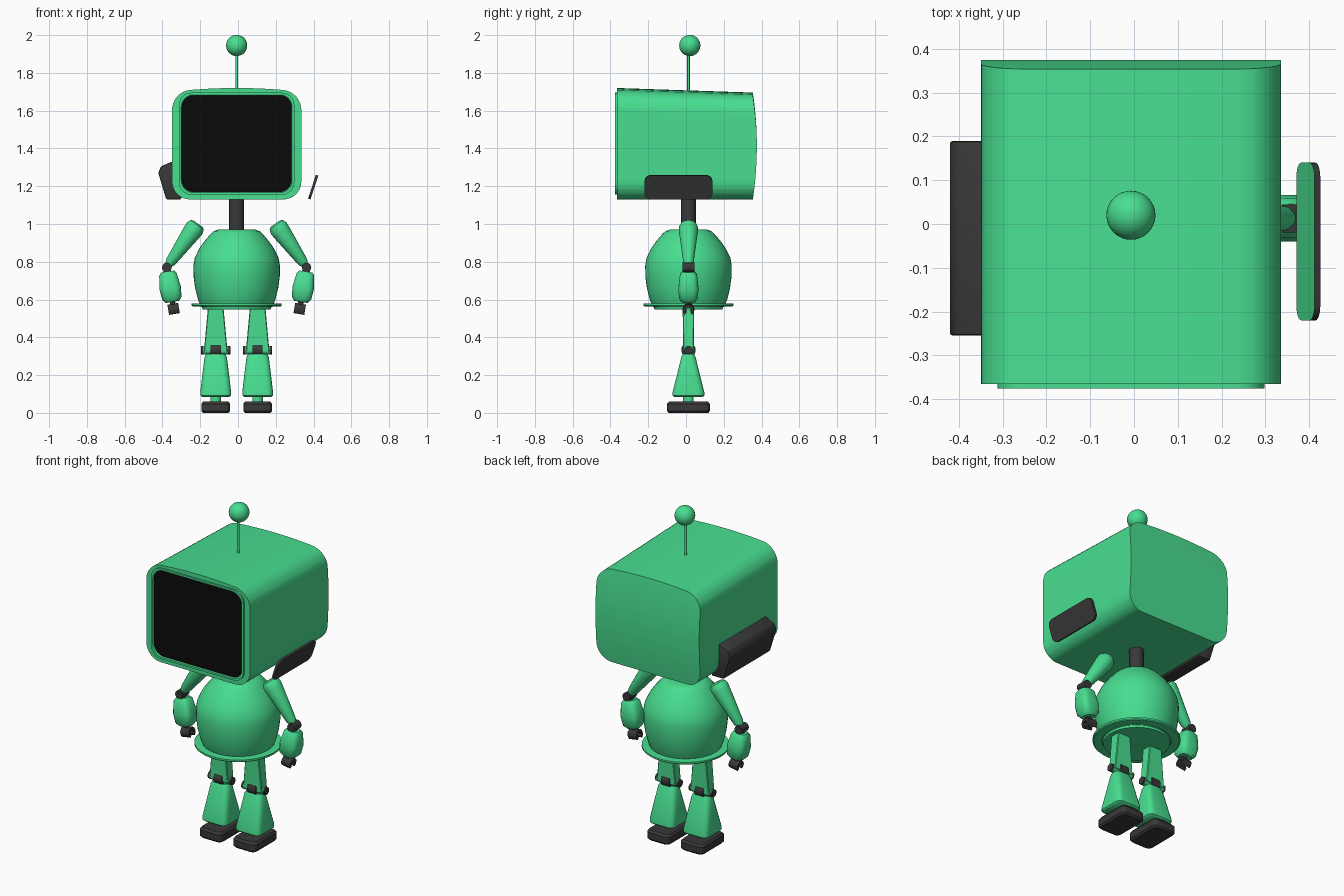
import bpy, bmesh, math
from mathutils import Vector, Matrix

cube = bpy.data.objects.get("Cube")
if cube:
    bpy.data.objects.remove(cube, do_unlink=True)


def material(name, color):
    m = bpy.data.materials.new(name)
    m.use_nodes = True
    m.diffuse_color = (*color, 1)
    m.node_tree.nodes["Principled BSDF"].inputs["Base Color"].default_value = (*color, 1)
    return m


GREEN = material("mint green", (0.065, 0.73, 0.28))
DARK = material("charcoal", (0.04, 0.04, 0.04))
BLACK = material("screen black", (0.003, 0.003, 0.003))
CX, CY = -0.007, 0.013  # axis of the body


def finish(name, bm, mats, matrix=Matrix(), angle=35):
    bmesh.ops.recalc_face_normals(bm, faces=bm.faces)
    bm.transform(matrix)
    mesh = bpy.data.meshes.new(name)
    bm.to_mesh(mesh)
    bm.free()
    for m in mats:
        mesh.materials.append(m)
    ob = bpy.data.objects.new(name, mesh)
    bpy.context.collection.objects.link(ob)
    bpy.ops.object.select_all(action='DESELECT')
    ob.select_set(True)
    bpy.context.view_layer.objects.active = ob
    bpy.ops.object.shade_smooth_by_angle(angle=math.radians(angle))
    return ob


def loft(rings):
    """Skin closed rings of points and cap both ends; returns the mesh and its last cap."""
    bm = bmesh.new()
    rows = [[bm.verts.new(p) for p in ring] for ring in rings]
    n = len(rows[0])
    for a, b in zip(rows, rows[1:]):
        for i in range(n):
            j = (i + 1) % n
            bm.faces.new((a[i], a[j], b[j], b[i]))
    bm.faces.new(rows[0])
    return bm, bm.faces.new(rows[-1])


def rounded(w, h, r, steps=6):
    """Outline of a rounded rectangle."""
    pts = []
    for k, (sx, sy) in enumerate(((1, 1), (-1, 1), (-1, -1), (1, -1))):
        for i in range(steps + 1):
            a = (k + i / steps) * math.pi / 2
            pts.append((sx * (w / 2 - r) + r * math.cos(a), sy * (h / 2 - r) + r * math.sin(a)))
    return pts


def lathe(name, a, b, profile, mat, sides=32):
    """Round part from a to b; profile holds (fraction along, radius)."""
    a, b = Vector(a), Vector(b)
    turn = (b - a).to_track_quat('Z', 'Y')
    rings = []
    for t, r in profile:
        c = a.lerp(b, t)
        rings.append([c + turn @ Vector((r * math.cos(i * math.tau / sides),
                                         r * math.sin(i * math.tau / sides), 0))
                      for i in range(sides)])
    return finish(name, loft(rings)[0], [mat])


def rod(name, a, b, r, mat, sides=20):
    return lathe(name, a, b, [(0, r), (1, r)], mat, sides)


def column(name, sections, corner, mat, matrix, steps=4, angle=35):
    """Upright part with rounded-rectangle sections (z, width, depth)."""
    rings = [[Vector((x, y, z)) for x, y in rounded(w, d, min(corner, w * .45, d * .45), steps)]
             for z, w, d in sections]
    return finish(name, loft(rings)[0], [mat], matrix, angle)


def extruded(name, pts, axis, lo, hi, mats, bevel=0, matrix=Matrix()):
    """Outline extruded along x or y, with optional bevelled edges."""
    def place(p, k):
        return Vector((k, *p)) if axis == 'X' else Vector((p[0], k, p[1]))
    bm, _ = loft([[place(p, k) for p in pts] for k in (lo, hi)])
    if bevel:
        bmesh.ops.bevel(bm, geom=bm.edges[:], offset=bevel, segments=2,
                        profile=0.5, affect='EDGES')
    return finish(name, bm, mats, matrix)


# Head: rounded box with a crowned, sloping top and a bulging back
HEAD_Z = 1.415
outline = rounded(0.685, 0.57, 0.095, 8)
bm, _ = loft([[Vector((CX + x, y, HEAD_Z + z)) for x, z in outline] for y in (-0.365, 0.375)])
for i in range(1, 20):
    for co, no in (((0, 0, 1.13 + i * 0.03), (0, 0, 1)),
                   ((CX - 0.35 + i * 0.035, 0, 0), (1, 0, 0))):
        bmesh.ops.bisect_plane(bm, geom=bm.verts[:] + bm.edges[:] + bm.faces[:],
                               plane_co=co, plane_no=no)
for v in bm.verts:
    if v.co.y > 0:
        v.co.y -= 0.26 * (v.co.z - HEAD_Z) ** 2
    up = max(0, (v.co.z - HEAD_Z) / 0.285)
    v.co.z += up * (0.02 * (1 - ((v.co.x - CX) / 0.34) ** 2) - 0.025 * (v.co.y + 0.365) / 0.74)
finish("head", bm, [GREEN])

# Screen: raised frame with a recessed dark panel
frame = [(-0.36, 0.61, 0.54), (-0.375, 0.61, 0.54), (-0.375, 0.588, 0.518), (-0.367, 0.582, 0.512)]
bm, panel = loft([[Vector((CX + x, y, 1.425 + z)) for x, z in rounded(w, h, 0.065)]
                  for y, w, h in frame])
panel.material_index = 1
finish("screen", bm, [GREEN, BLACK])

# Antenna
rod("antenna_rod", (CX, CY, 1.68), (CX, CY, 1.92), 0.007, GREEN, 12)
bm = bmesh.new()
bmesh.ops.create_uvsphere(bm, u_segments=32, v_segments=20, radius=0.056)
finish("antenna_ball", bm, [GREEN], Matrix.Translation((CX, 0.02, 1.945)))

# Right ear block, wedged against the head
extruded("right_ear", [(-0.38, 1.13), (-0.422, 1.27), (-0.408, 1.305), (-0.35, 1.33),
                       (-0.3, 1.33), (-0.3, 1.13)], 'Y', -0.255, 0.19, [DARK], 0.008)

# Left ear plate, leaning outward, with a green inner face
ear = extruded("left_ear", rounded(0.36, 0.132, 0.035), 'X', -0.007, 0.007, [DARK, GREEN], 0,
               Matrix.Translation((0.398, -0.04, 1.195)) @ Matrix.Rotation(0.32, 4, 'Y'))
for p in ear.data.polygons:
    p.material_index = int(p.normal.x < -0.9)

# Neck, torso and skirt
rod("neck", (CX, CY, 0.94), (CX, CY, 1.16), 0.04, DARK)
lathe("torso", (CX, CY, 0), (CX, CY, 1),
      [(0.56, 0.188), (0.60, 0.205), (0.66, 0.22), (0.72, 0.228), (0.78, 0.229), (0.82, 0.222),
       (0.87, 0.198), (0.91, 0.17), (0.945, 0.14), (0.962, 0.122), (0.97, 0.1)], GREEN, 48)
lathe("skirt", (CX, CY, 0), (CX, CY, 1),
      [(0.548, 0.18), (0.563, 0.185), (0.563, 0.232), (0.568, 0.238), (0.578, 0.238),
       (0.58, 0.19)], GREEN, 48)

# Gripper outline: a horseshoe open at the bottom
arc = [math.radians(-50 + i * 28) for i in range(11)]
gripper = [(r * math.cos(a), r * math.sin(a))
           for r, seq in ((0.031, arc), (0.015, arc[::-1])) for a in seq]

for side, s in (("left", 1), ("right", -1)):
    def at(dx, z, dy=0):
        return Vector((CX + s * dx, CY + dy, z))

    # Arm
    lathe(side + "_upper_arm", at(0.205, 1.002), at(0.36, 0.785),
          [(0, 0.03), (0.03, 0.043), (0.1, 0.051), (0.2, 0.05), (0.93, 0.028), (1, 0.02)], GREEN, 24)
    rod(side + "_shoulder_pin", at(0.2, 0.95), at(0.253, 0.988), 0.02, DARK)
    rod(side + "_elbow", at(0.37, 0.77, -0.032), at(0.37, 0.77, 0.032), 0.025, DARK)
    lower = Matrix.Translation(at(0.37, 0.77)) @ Matrix.Rotation(0.163 * s, 4, 'Y')
    rod(side + "_elbow_stub", lower @ Vector((0, 0, 0)), lower @ Vector((0, 0, -0.04)), 0.02, DARK)
    column(side + "_forearm", [(-0.022, 0.07, 0.065), (-0.038, 0.094, 0.09), (-0.11, 0.114, 0.106),
                               (-0.165, 0.104, 0.1), (-0.185, 0.072, 0.07)],
           0.03, GREEN, lower, 3, 40)
    rod(side + "_wrist", lower @ Vector((0, 0, -0.18)), lower @ Vector((0, 0, -0.21)), 0.014, DARK)
    extruded(side + "_gripper", gripper, 'X', -0.029, 0.029, [DARK], 0,
             lower @ Matrix.Translation((0, 0, -0.226)))

    # Leg
    leg = Matrix.Translation(at(0.111, 0))
    column(side + "_thigh", [(0.325, 0.125, 0.055), (0.56, 0.082, 0.062)], 0.004, GREEN, leg, 1)
    rod(side + "_knee_bar", at(0.045, 0.332), at(0.177, 0.332), 0.023, GREEN)
    for end, dx in (("inner", 0.034), ("outer", 0.174)):
        rod(f"{side}_knee_{end}_cap", at(dx, 0.332), at(dx + 0.014, 0.332), 0.022, DARK)
    rod(side + "_knee_hub", at(0.084, 0.333), at(0.138, 0.333), 0.038, DARK)
    column(side + "_shin", [(0.085, 0.145, 0.15), (0.093, 0.162, 0.168), (0.11, 0.163, 0.168),
                            (0.2, 0.142, 0.122), (0.295, 0.118, 0.076), (0.312, 0.1, 0.06)],
           0.03, GREEN, leg)
    rod(side + "_ankle", at(0.111, 0.05), at(0.111, 0.09), 0.028, GREEN)
    column(side + "_foot", [(0, 0.135, 0.21), (0.01, 0.152, 0.226), (0.048, 0.152, 0.226),
                            (0.06, 0.135, 0.205)], 0.025, DARK, leg)
